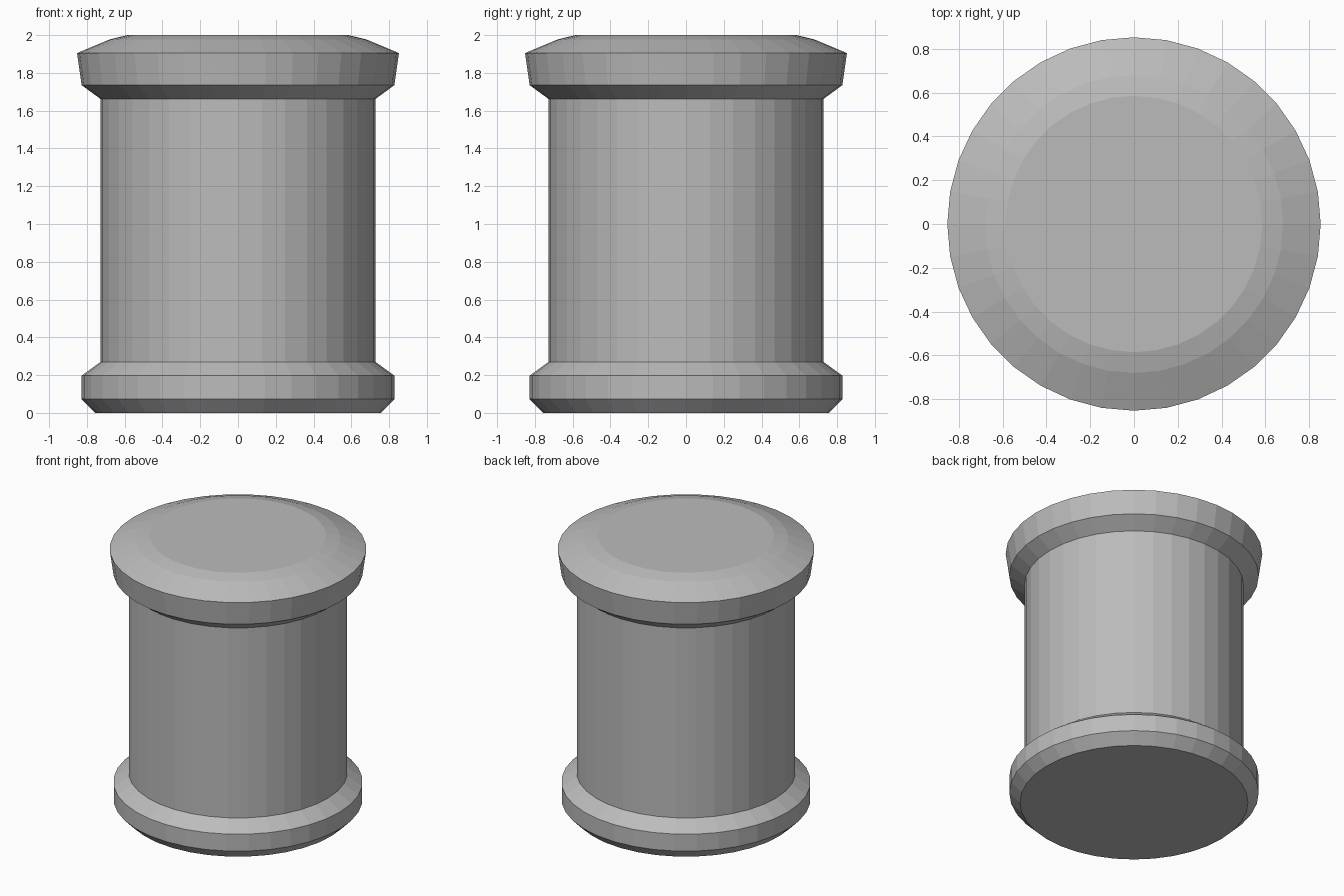
import bpy
import bmesh
import math

cube = bpy.data.objects.get("Cube")
if cube:
    bpy.data.objects.remove(cube, do_unlink=True)

SIDES = 36

grey = bpy.data.materials.new("plain_grey")
grey.use_nodes = True
colour = (0.5, 0.5, 0.5, 1)
grey.diffuse_color = colour
grey.node_tree.nodes["Principled BSDF"].inputs["Base Color"].default_value = colour

# Radius and height pairs: foot ring, straight body, flared cap, shallow top
profile = [
    (0.757, 0), (0.828, 0.073), (0.828, 0.197), (0.728, 0.27),
    (0.728, 1.662), (0.828, 1.735), (0.852, 1.905), (0.68, 1.977), (0.585, 2),
]


def turned_solid(name, points, material):
    """Revolve a profile into a closed faceted solid."""
    bm = bmesh.new()
    rings = []
    for radius, height in points:
        ring = []
        for i in range(SIDES):
            a = math.tau * i / SIDES
            ring.append(bm.verts.new((radius * math.cos(a), radius * math.sin(a), height)))
        rings.append(ring)
    for low, high in zip(rings, rings[1:]):
        for i in range(SIDES):
            j = (i + 1) % SIDES
            bm.faces.new((low[i], low[j], high[j], high[i]))
    bm.faces.new(rings[0][::-1])
    bm.faces.new(rings[-1])
    mesh = bpy.data.meshes.new(name)
    bm.to_mesh(mesh)
    bm.free()
    mesh.materials.append(material)
    obj = bpy.data.objects.new(name, mesh)
    bpy.context.collection.objects.link(obj)
    return obj


turned_solid("round_pedestal", profile, grey)
